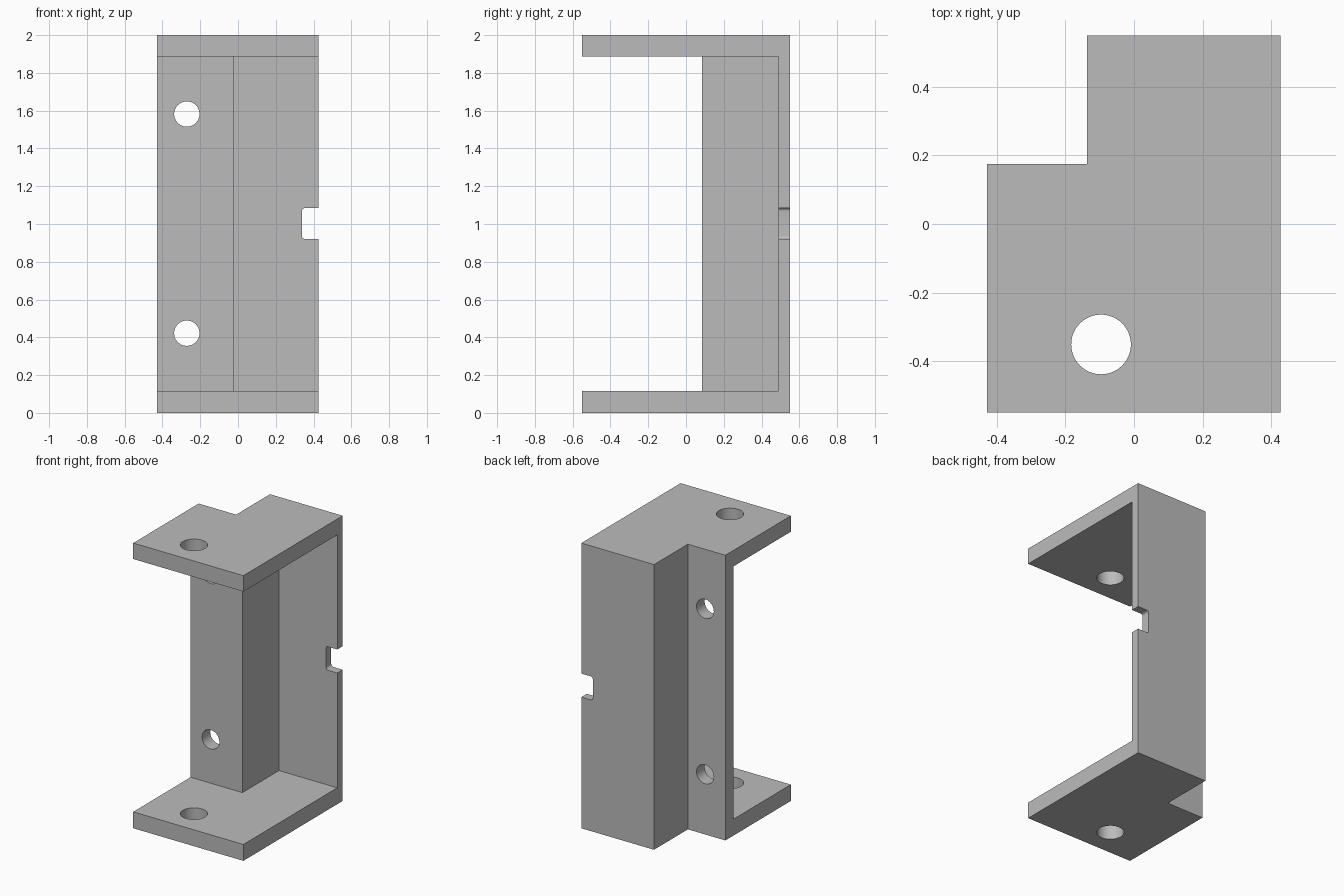
import bpy, bmesh, math
from mathutils import Matrix

old = bpy.data.objects.get("Cube")
if old:
    bpy.data.objects.remove(old, do_unlink=True)

grey = bpy.data.materials.new("plain grey")
grey.use_nodes = True
GREY = (0.5, 0.5, 0.5, 1)
grey.diffuse_color = GREY
grey.node_tree.nodes["Principled BSDF"].inputs["Base Color"].default_value = GREY


def prism(name, outline, start, end, axis="Z"):
    """Extrude an outline along z, or an (x, z) outline along y."""
    bm = bmesh.new()
    face = bm.faces.new([bm.verts.new((a, b, start) if axis == "Z" else (a, start, b))
                         for a, b in outline])
    ext = bmesh.ops.extrude_face_region(bm, geom=[face])
    step = (0, 0, end - start) if axis == "Z" else (0, end - start, 0)
    bmesh.ops.translate(bm, vec=step,
                        verts=[g for g in ext["geom"] if isinstance(g, bmesh.types.BMVert)])
    bmesh.ops.recalc_face_normals(bm, faces=bm.faces)
    mesh = bpy.data.meshes.new(name)
    bm.to_mesh(mesh)
    bm.free()
    mesh.materials.append(grey)
    obj = bpy.data.objects.new(name, mesh)
    bpy.context.collection.objects.link(obj)
    return obj


def arc(x, y, r, start=0, sweep=360, n=48):
    count = n if sweep == 360 else n + 1
    return [(x + r * math.cos(math.radians(start + sweep * i / n)),
             y + r * math.sin(math.radians(start + sweep * i / n))) for i in range(count)]


# Main dimensions
LEFT, RIGHT, FRONT, BACK = -0.428, 0.427, -0.55, 0.55
STEP_X, STEP_Y = -0.137, 0.175
COLUMN_X, COLUMN_Y, WALL_Y = -0.025, 0.085, 0.49
LOW, HIGH = 0.115, 1.888

# Stepped solid bracket
bracket = prism("bracket", [(LEFT, FRONT), (RIGHT, FRONT), (RIGHT, BACK), (STEP_X, BACK),
                            (STEP_X, STEP_Y), (LEFT, STEP_Y)], 0, 2)

# Opening between the end plates, in front of the column and back wall
cutters = [prism("opening_cutter", [(-1, -1), (1, -1), (1, WALL_Y), (COLUMN_X, WALL_Y),
                                    (COLUMN_X, COLUMN_Y), (-1, COLUMN_Y)], LOW, HIGH)]

# Screw holes through both plates and through the column flange
for z in (-0.1, 1.8):
    cutters.append(prism("plate_hole_cutter", arc(-0.096, -0.351, 0.087), z, z + 0.4))
for z in (0.422, 1.582):
    cutters.append(prism("flange_hole_cutter", arc(-0.271, z, 0.067), 0, 0.3, "Y"))

# Edge notch with rounded inner corners
x, z0, z1, r = 0.338, 0.92, 1.085, 0.018
notch = ([(0.6, z0), (0.6, z1)] + arc(x + r, z1 - r, r, 90, 90, 6)
         + arc(x + r, z0 + r, r, 180, 90, 6))
cutters.append(prism("notch_cutter", notch, 0.4, 0.7, "Y"))

for cutter in cutters:
    cutter.hide_render = True
    mod = bracket.modifiers.new("cut", "BOOLEAN")
    mod.operation = "DIFFERENCE"
    mod.solver = "EXACT"
    mod.object = cutter

# Apply the cuts, then drop the cutters
graph = bpy.context.evaluated_depsgraph_get()
result = bpy.data.meshes.new_from_object(bracket.evaluated_get(graph))
bracket.modifiers.clear()
bracket.data = result
result.materials.clear()
result.materials.append(grey)
for poly in result.polygons:
    poly.material_index = 0
for cutter in cutters:
    bpy.data.objects.remove(cutter, do_unlink=True)

# Smooth hole walls, crisp edges
bpy.ops.object.select_all(action="DESELECT")
bracket.select_set(True)
bpy.context.view_layer.objects.active = bracket
bpy.ops.object.shade_smooth_by_angle(angle=math.radians(30))
